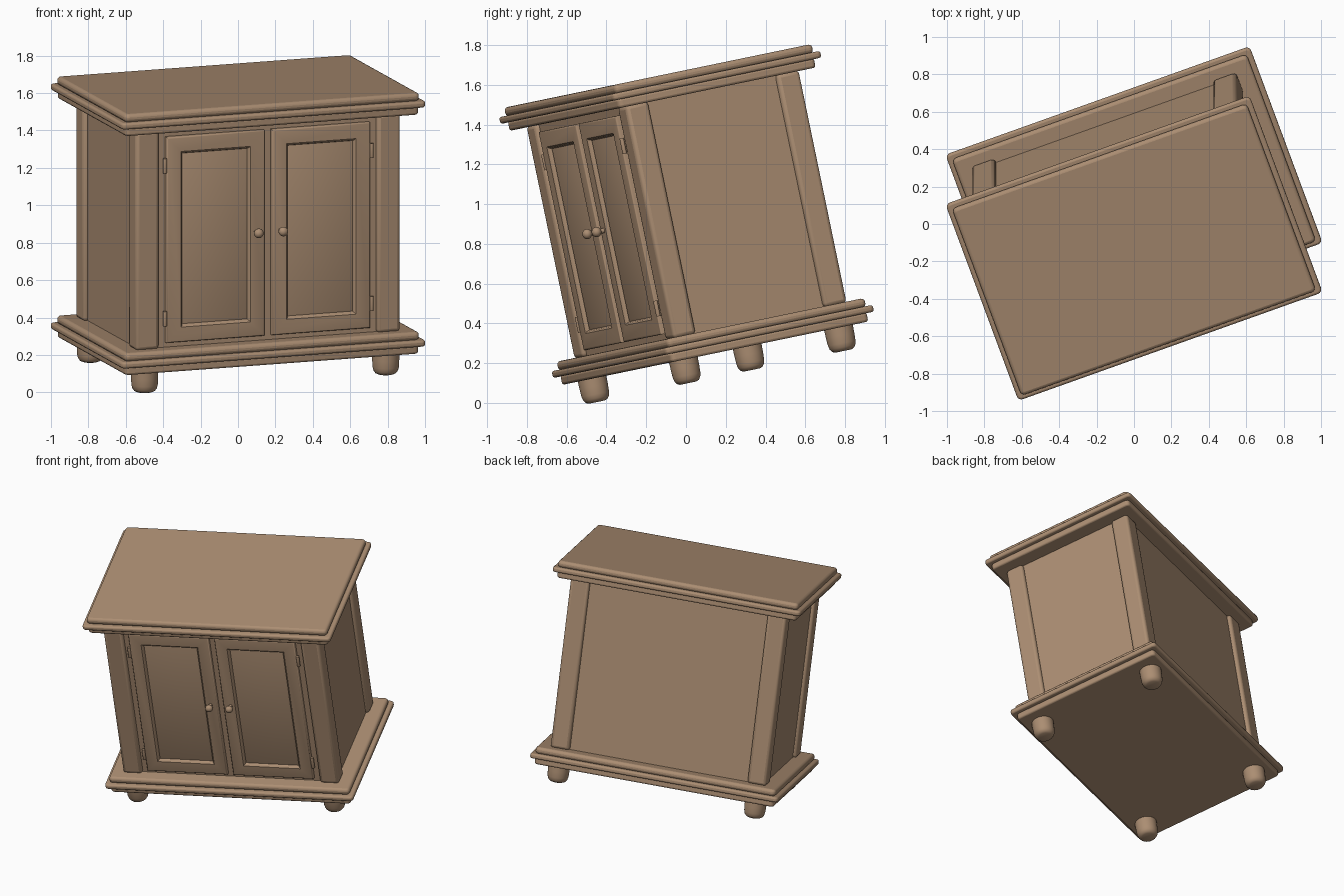
import bpy, bmesh, math
from mathutils import Matrix, Vector

if "Cube" in bpy.data.objects:
    bpy.data.objects.remove(bpy.data.objects["Cube"])

# Tilted, turned placement shared by all parts
PLACE = (Matrix.Rotation(math.radians(11.7), 4, 'X')
         @ Matrix.Translation((0, 0.195, 0.095))
         @ Matrix.Rotation(math.radians(20), 4, 'Z'))

wood = bpy.data.materials.new("warm_wood")
wood.diffuse_color = (0.41, 0.27, 0.17, 1)
wood.use_nodes = True
wood.node_tree.nodes["Principled BSDF"].inputs["Base Color"].default_value = wood.diffuse_color


def finish(name, bm, bevel=0.0, segments=3):
    bmesh.ops.recalc_face_normals(bm, faces=bm.faces)
    mesh = bpy.data.meshes.new(name)
    bm.to_mesh(mesh)
    bm.free()
    mesh.materials.append(wood)
    ob = bpy.data.objects.new(name, mesh)
    bpy.context.collection.objects.link(ob)
    ob.matrix_world = PLACE
    if bevel:
        mod = ob.modifiers.new("rounded_edges", 'BEVEL')
        mod.width = bevel
        mod.segments = segments
        mod.limit_method = 'ANGLE'
    bpy.ops.object.select_all(action='DESELECT')
    ob.select_set(True)
    bpy.context.view_layer.objects.active = ob
    bpy.ops.object.shade_smooth_by_angle(angle=math.radians(35))
    return ob


def box_mesh(x0, x1, y0, y1, z0, z1):
    bm = bmesh.new()
    size = Matrix.Diagonal((x1 - x0, y1 - y0, z1 - z0, 1))
    mid = Matrix.Translation(((x0 + x1) / 2, (y0 + y1) / 2, (z0 + z1) / 2))
    bmesh.ops.create_cube(bm, size=1, matrix=mid @ size)
    return bm


def lathe(name, x, y, z, profile, axis_turn=None, steps=28):
    """Revolve (radius, height) points around a vertical or turned axis."""
    bm = bmesh.new()
    verts = [bm.verts.new((r, 0, h)) for r, h in profile]
    edges = [bm.edges.new(p) for p in zip(verts, verts[1:])]
    bmesh.ops.spin(bm, geom=verts + edges, axis=(0, 0, 1), cent=(0, 0, 0),
                   angle=2 * math.pi, steps=steps)
    bmesh.ops.remove_doubles(bm, verts=bm.verts, dist=1e-4)
    turn = axis_turn or Matrix.Identity(4)
    bmesh.ops.transform(bm, verts=bm.verts, matrix=Matrix.Translation((x, y, z)) @ turn)
    return finish(name, bm)


def moulded_slab(name, z):
    """Three stacked boards: lower board, projecting rim, rounded upper board."""
    for part, inset, low, high, bevel in (("lower", 0.03, 0, 0.047, 0.012),
                                          ("rim", 0.0, 0.043, 0.078, 0.012),
                                          ("upper", 0.027, 0.074, 0.12, 0.018)):
        hx, hy = 0.865 - inset, 0.57 - inset
        bm = box_mesh(-hx, hx, -hy, hy, z + low, z + high)
        # round the plan corners
        corners = [e for e in bm.edges
                   if abs(e.verts[0].co.z - e.verts[1].co.z) > 0.01]
        bmesh.ops.bevel(bm, geom=corners, offset=0.025, segments=4,
                        profile=0.5, affect='EDGES')
        finish(name + "_" + part, bm, bevel)


A, B = 0.753, 0.475      # half width and half depth of the body
LOW, HIGH = 0.235, 1.43  # body bottom and top
RECESS = 0.025

# Base and top boards
moulded_slab("base", 0.12)
moulded_slab("top", 1.425)

# Carcass panels, set back between the corner posts
finish("carcass", box_mesh(-A + RECESS, A - RECESS, -B + RECESS, B - RECESS, LOW, HIGH))

foot_profile = [(0, 0), (0.042, 0), (0.056, 0.006), (0.066, 0.02),
                (0.071, 0.04), (0.073, 0.08), (0.074, 0.13), (0, 0.13)]
for sx, side in ((-1, "left"), (1, "right")):
    for sy, end in ((-1, "front"), (1, "back")):
        # Corner posts
        xs = sorted((sx * A, sx * (A - 0.133)))
        ys = sorted((sy * B, sy * (B - 0.125)))
        finish(f"post_{end}_{side}", box_mesh(*xs, *ys, LOW, HIGH), 0.02)
        # Feet
        lathe(f"foot_{end}_{side}", sx * 0.686, sy * 0.424, 0, foot_profile)

    # Door with a recessed centre panel
    xs = sorted((sx * 0.02, sx * 0.58))
    bm = box_mesh(*xs, -B - 0.003, -B + 0.04, 0.267, 1.39)
    front = min(bm.faces, key=lambda f: f.calc_center_median().y)
    outer_edges = list(front.edges)
    bmesh.ops.bevel(bm, geom=outer_edges, offset=0.01, segments=3,
                    profile=0.5, affect='EDGES')
    front = min(bm.faces, key=lambda f: (round(f.calc_center_median().y, 4), -f.calc_area()))
    for width, depth in ((0.072, 0), (0.008, -0.006), (0.006, -0.014), (0.01, 0.004)):
        bmesh.ops.inset_region(bm, faces=[front], thickness=width, depth=depth,
                               use_even_offset=True)
    finish(f"door_{side}", bm)

    # Knob with a short neck
    ball = [(0.026 * math.sin(t), 0.042 - 0.024 * math.cos(t))
            for t in (math.pi * k / 10 for k in range(3, 10))]
    lathe(f"knob_{side}", sx * 0.07, -B, 0.838,
          [(0.013, 0), (0.012, 0.02)] + ball + [(0, 0.066)],
          Matrix.Rotation(math.pi / 2, 4, 'X'), 20)

    # Hinges on the outer door edge
    for z, level in ((0.40, "lower"), (1.235, "upper")):
        lathe(f"hinge_{level}_{side}", sx * 0.588, -B + 0.003, z - 0.04,
              [(0, 0), (0.01, 0), (0.011, 0.004), (0.011, 0.076), (0.01, 0.08), (0, 0.08)],
              steps=14)
